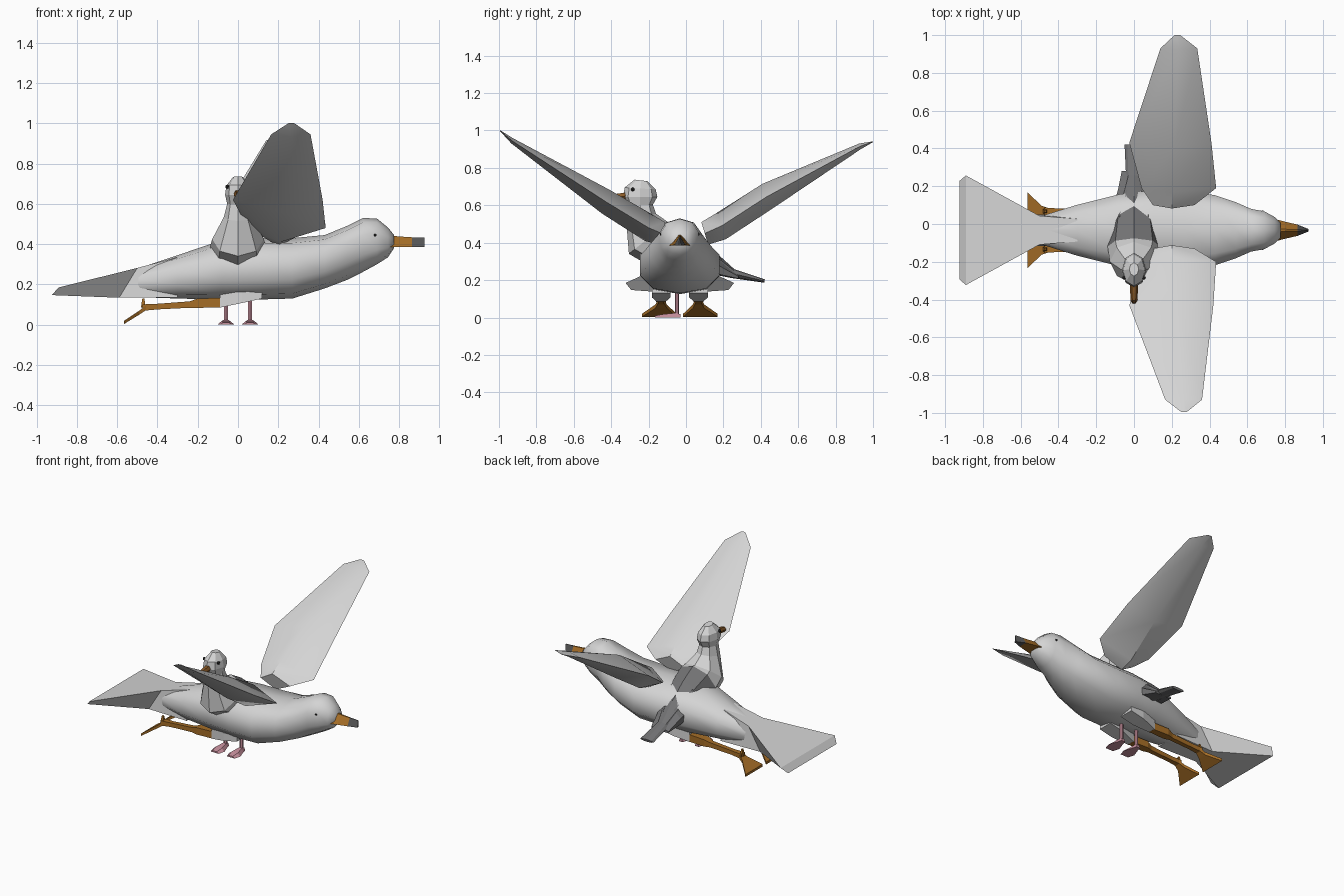
import bpy, bmesh, math
from mathutils import Vector

if "Cube" in bpy.data.objects:
    bpy.data.objects.remove(bpy.data.objects["Cube"])


def material(name, r, g, b):
    m = bpy.data.materials.new(name)
    m.diffuse_color = (r, g, b, 1)
    m.use_nodes = True
    m.node_tree.nodes["Principled BSDF"].inputs["Base Color"].default_value = m.diffuse_color
    return m


GREY = material("pale_grey", 0.66, 0.66, 0.66)
DARK = material("dark_grey", 0.17, 0.17, 0.175)
TIP = material("bill_tip_grey", 0.10, 0.10, 0.10)
ORANGE = material("orange", 0.38, 0.155, 0.02)
BROWN = material("bill_brown", 0.25, 0.10, 0.02)
PINK = material("pink", 0.58, 0.28, 0.34)
BLACK = material("black", 0.02, 0.02, 0.02)


def loft(name, rings, mats, rule=None, angle=None):
    """Skin a list of equal-length rings, cap both ends, colour faces by rule."""
    bm = bmesh.new()
    rows = [[bm.verts.new(p) for p in ring] for ring in rings]
    n = len(rows[0])
    for a, b in zip(rows, rows[1:]):
        for i in range(n):
            j = (i + 1) % n
            bm.faces.new((a[i], a[j], b[j], b[i]))
    bm.faces.new(rows[0])
    bm.faces.new(rows[-1])
    bmesh.ops.recalc_face_normals(bm, faces=bm.faces)
    if rule:
        for f in bm.faces:
            f.material_index = rule(f.calc_center_median())
    me = bpy.data.meshes.new(name)
    bm.to_mesh(me)
    bm.free()
    for m in mats:
        me.materials.append(m)
    ob = bpy.data.objects.new(name, me)
    bpy.context.collection.objects.link(ob)
    if angle:
        bpy.ops.object.select_all(action='DESELECT')
        ob.select_set(True)
        bpy.context.view_layer.objects.active = ob
        bpy.ops.object.shade_smooth_by_angle(angle=math.radians(angle))
    return ob


def box_ring(x, y, z, hw, hz):
    return [(x, y - hw, z - hz), (x, y + hw, z - hz), (x, y + hw, z + hz), (x, y - hw, z + hz)]


def oval(x, y, hw, z0, z1, n=10):
    """Slightly squared oval cross-section."""
    pts = []
    for i in range(n):
        t = 2 * math.pi * (i + 0.5) / n
        c, s = math.cos(t), math.sin(t)
        py = math.copysign((abs(c) / math.cos(math.pi / n)) ** 0.85, c) * hw
        pz = math.copysign(abs(s) ** 0.85, s) * (z1 - z0) / 2
        pts.append((x, y + py, (z0 + z1) / 2 + pz))
    return pts


def eye(name, loc, r):
    bpy.ops.mesh.primitive_uv_sphere_add(segments=8, ring_count=6, radius=r, location=loc)
    bpy.context.object.name = name
    bpy.context.object.data.materials.append(BLACK)


CY = -0.033  # centre line of the flying gull

# gull body and head: x, half width, bottom, top
body = [(-0.52, 0.066, 0.138, 0.272), (-0.30, 0.135, 0.13, 0.345), (-0.08, 0.19, 0.125, 0.42),
        (0.10, 0.212, 0.125, 0.43), (0.27, 0.212, 0.13, 0.43), (0.43, 0.185, 0.18, 0.445),
        (0.54, 0.148, 0.222, 0.49), (0.62, 0.113, 0.262, 0.53), (0.69, 0.10, 0.30, 0.527),
        (0.745, 0.070, 0.335, 0.482), (0.775, 0.04, 0.38, 0.445)]
loft("gull_body", [oval(x, CY, w, a, b) for x, w, a, b in body], [GREY], angle=55)

# fanned wedge tail
def tail_ring(xt, xb, wt, wb, zt, zb):
    return [(xb, CY - wb, zb), (xb, CY + wb, zb), (xt, CY + wt, zt), (xt, CY - wt, zt)]

loft("gull_tail", [tail_ring(-0.30, -0.30, 0.06, 0.09, 0.335, 0.135),
                   tail_ring(-0.50, -0.59, 0.076, 0.08, 0.282, 0.134),
                   tail_ring(-0.89, -0.925, 0.29, 0.26, 0.185, 0.147)], [GREY])

# gull bill with dark tip
def bill_ring(x, w, z0, z1):
    return [(x, CY - w, z0), (x, CY + w, z0), (x, CY + w * 0.12, z1), (x, CY - w * 0.12, z1)]

loft("gull_bill", [bill_ring(0.735, 0.062, 0.385, 0.445), bill_ring(0.80, 0.045, 0.386, 0.438),
                   bill_ring(0.865, 0.03, 0.387, 0.434), bill_ring(0.925, 0.006, 0.385, 0.432)],
     [ORANGE, TIP], rule=lambda c: int(c.x > 0.87))
for s in (-1, 1):
    eye("gull_eye", (0.68, CY + s * 0.098, 0.445), 0.008)

# raised wings: y, z, trailing x, ridge x, leading x, half thickness
near = [(0.13, 0.45, 0.10, 0.20, 0.32, 0.06), (0.20, 0.48, 0.05, 0.21, 0.435, 0.07),
        (0.43, 0.62, -0.025, 0.23, 0.42, 0.064), (0.93, 0.945, 0.165, 0.265, 0.36, 0.014),
        (0.995, 1.0, 0.25, 0.265, 0.28, 0.002)]
far = [(0.10, 0.45, 0.10, 0.20, 0.32, 0.06), (0.19, 0.49, 0.04, 0.20, 0.435, 0.072),
       (0.43, 0.645, -0.025, 0.215, 0.41, 0.07), (0.93, 0.915, 0.14, 0.235, 0.335, 0.015),
       (1.0, 0.94, 0.215, 0.23, 0.245, 0.002)]
for name, s, rows in (("gull_near_wing", -1, near), ("gull_far_wing", 1, far)):
    loft(name, [[(xa, s * y, z), (xr, s * (y - t * 0.3), z + t), (xb, s * y, z),
                 (xr, s * (y + t * 0.3), z - t)] for y, z, xa, xr, xb, t in rows], [GREY], angle=38)

# gull thighs, legs trailing back, webbed feet and hind toes
for s in (-1, 1):
    y = CY + s * 0.10
    loft("gull_thigh", [box_ring(0.12, y, 0.15, 0.05, 0.02), box_ring(0.02, y, 0.135, 0.05, 0.027),
                        box_ring(-0.09, y, 0.125, 0.025, 0.04)], [GREY])
    loft("gull_leg", [box_ring(-0.085, y, 0.109, 0.022, 0.024), box_ring(-0.20, y, 0.107, 0.027, 0.023),
                      box_ring(-0.24, y, 0.10, 0.016, 0.016), box_ring(-0.40, y, 0.09, 0.015, 0.014),
                      box_ring(-0.475, y, 0.085, 0.02, 0.016)], [ORANGE])
    loft("gull_foot", [box_ring(-0.455, y, 0.085, 0.018, 0.012), box_ring(-0.49, y, 0.06, 0.03, 0.01),
                       box_ring(-0.565, y + s * 0.01, 0.012, 0.092, 0.008)], [ORANGE])
    loft("gull_hind_toe", [[(-0.47 + dx * r, y + dy * r, z) for dx, dy in ((-1, -1), (1, -1), (1, 1), (-1, 1))]
                           for z, r in ((0.085, 0.012), (0.13, 0.005))], [ORANGE])

# standing pigeon facing the front: spine y, z, half width, half depth
spine = [(0.42, 0.195, 0.05, 0.009), (0.25, 0.235, 0.042, 0.025), (0.12, 0.30, 0.085, 0.065),
         (0.0, 0.355, 0.122, 0.10), (-0.12, 0.385, 0.14, 0.135), (-0.20, 0.425, 0.128, 0.135),
         (-0.24, 0.535, 0.070, 0.082), (-0.245, 0.60, 0.054, 0.068), (-0.245, 0.645, 0.064, 0.092),
         (-0.245, 0.69, 0.058, 0.083), (-0.24, 0.733, 0.025, 0.035)]
rings = []
for i, (y, z, w, d) in enumerate(spine):
    a, b = spine[max(i - 1, 0)], spine[min(i + 1, len(spine) - 1)]
    t = Vector((0, b[0] - a[0], b[1] - a[1])).normalized()
    up = Vector((0, t.z, -t.y))
    rings.append([Vector((w * math.cos(k * math.pi / 4), y, z)) + up * d * math.sin(k * math.pi / 4)
                  for k in range(8)])
loft("pigeon_body", rings, [GREY, DARK], rule=lambda c: int(c.y > -0.06))

# pigeon folded wings, eyes, bill
for s in (-1, 1):
    loft("pigeon_wing", [[(s * (x + 0.015), y, z - h), (s * (x + 0.02), y, z), (s * (x - 0.03), y, z + h),
                          (s * (x - 0.03), y, z - h)]
                         for x, y, z, h in ((0.105, -0.10, 0.39, 0.04), (0.105, 0.05, 0.35, 0.065),
                                            (0.065, 0.18, 0.275, 0.045), (0.045, 0.28, 0.22, 0.012))], [DARK])
    eye("pigeon_eye", (s * 0.053, -0.285, 0.685), 0.010)
loft("pigeon_bill", [[(r * math.cos(k * math.pi / 3), y, z + r * math.sin(k * math.pi / 3)) for k in range(6)]
                     for y, z, r in ((-0.315, 0.65, 0.022), (-0.365, 0.645, 0.02), (-0.405, 0.638, 0.018),
                                     (-0.42, 0.63, 0.008))], [BROWN])

# pigeon legs and feet
for s in (-1, 1):
    bpy.ops.mesh.primitive_cylinder_add(vertices=6, radius=0.011, depth=0.20, location=(s * 0.06, -0.048, 0.11))
    bpy.context.object.name = "pigeon_leg"
    bpy.context.object.data.materials.append(PINK)
    loft("pigeon_foot", [[(s * 0.06 - w, y, 0), (s * 0.06 + w, y, 0), (s * 0.06 + w * 0.5, y, h),
                          (s * 0.06 - w * 0.5, y, h)]
                         for y, w, h in ((-0.03, 0.015, 0.018), (-0.06, 0.022, 0.024), (-0.12, 0.043, 0.018),
                                         (-0.165, 0.03, 0.01))], [PINK])
